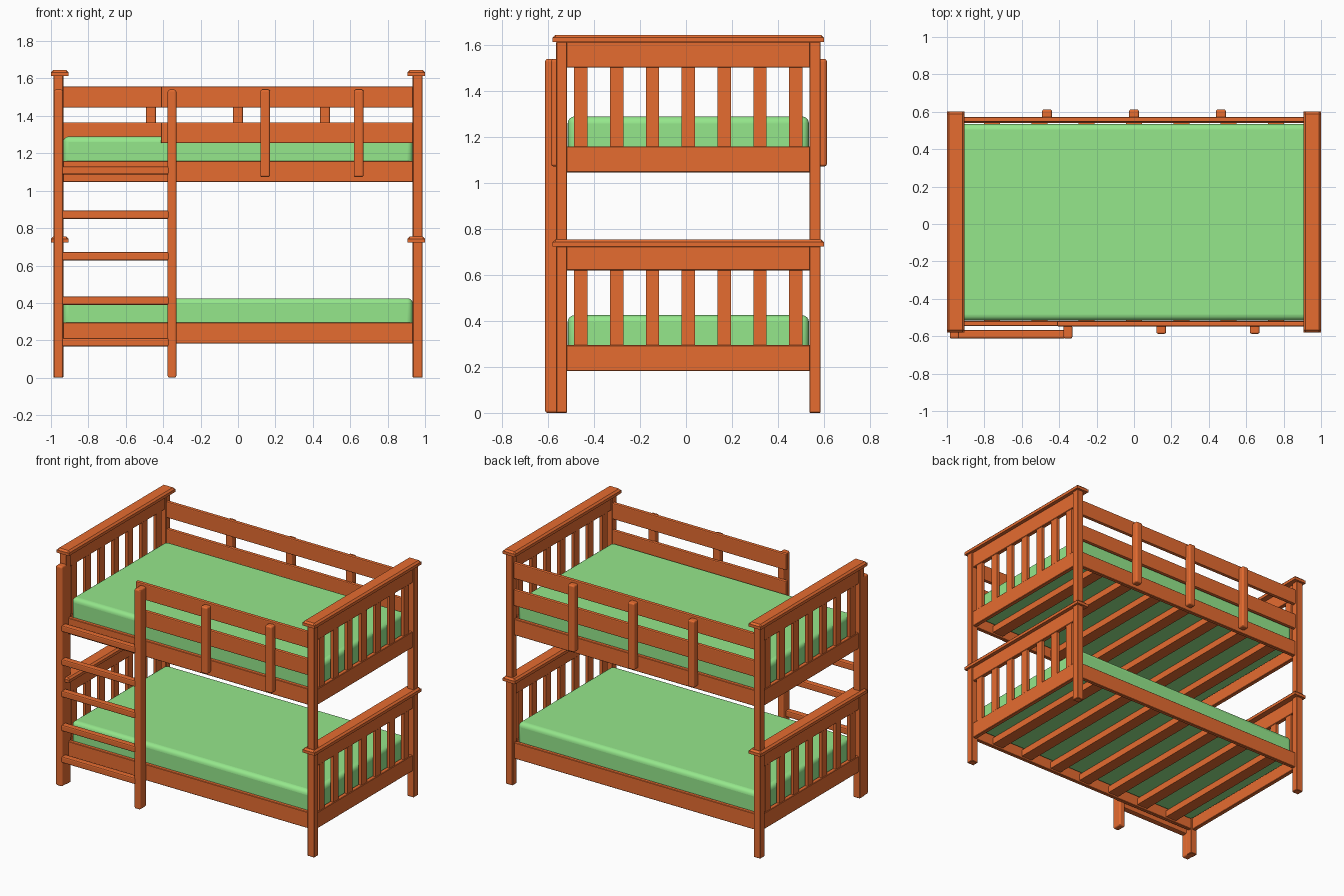
import bpy, bmesh

if "Cube" in bpy.data.objects:
    bpy.data.objects.remove(bpy.data.objects["Cube"])

def material(name, color):
    m = bpy.data.materials.new(name)
    m.diffuse_color = (*color, 1)
    m.use_nodes = True
    m.node_tree.nodes["Principled BSDF"].inputs["Base Color"].default_value = m.diffuse_color
    return m

WOOD = material("wood", (0.79, 0.15, 0.03))
GREEN = material("green_fabric", (0.30, 0.80, 0.26))

def box(name, x, y, z, bevel=0.003, segments=1, mat=WOOD):
    """Box from (min, max) ranges, with bevelled edges."""
    bm = bmesh.new()
    bmesh.ops.create_cube(bm, size=1)
    for v in bm.verts:
        v.co = [(r[0] + r[1]) / 2 + c * (r[1] - r[0]) for r, c in zip((x, y, z), v.co)]
    me = bpy.data.meshes.new(name)
    bm.to_mesh(me)
    bm.free()
    ob = bpy.data.objects.new(name, me)
    bpy.context.collection.objects.link(ob)
    me.materials.append(mat)
    if bevel:
        mod = ob.modifiers.new("bevel", 'BEVEL')
        mod.width, mod.segments = bevel, segments
    return ob

def around(c, w):
    return (c - w / 2, c + w / 2)

FRONT, BACK, MID = (-0.565, -0.517), (0.537, 0.586), 0.01

# Two stacked beds: floor of posts, rail bottom, rail top, head rail bottom and top
for tier, z0, rail, seat, head, top in (("lower", 0, 0.182, 0.295, 0.62, 0.725),
                                        ("upper", 0.752, 1.047, 1.16, 1.502, 1.615)):
    # Head and foot ends
    for side, sx in (("left", -1), ("right", 1)):
        n = f"{tier}_{side}_"
        ex = around(sx * 0.96, 0.03)
        for label, y in (("front", FRONT), ("back", BACK)):
            box(n + label + "_post", around(sx * 0.96, 0.052), y, (z0, top))
        box(n + "bottom_rail", ex, (-0.52, 0.54), (rail, seat))
        box(n + "top_rail", ex, (-0.52, 0.54), (head, top))
        for i in range(7):
            box(n + f"end_slat_{i}", around(sx * 0.96, 0.022), around(MID + (i - 3) * 0.156, 0.058),
                (seat - 0.01, head + 0.01), 0)
        # Moulded cap: wide board with a chamfered top
        cx, cy = around(sx * 0.9525, 0.095), (-0.58, 0.601)
        box(n + "cap_base", cx, cy, (top - 0.002, top + 0.018), 0)
        box(n + "cap_top", cx, cy, (top, top + 0.03), 0.012)
    # Long side rails
    for label, y in (("front", (-0.545, -0.518)), ("back", (0.54, 0.567))):
        box(f"{tier}_{label}_side_rail", (-0.94, 0.94), y, (rail, seat))
    # Cross slats under the mattress
    for i in range(7):
        box(f"{tier}_bed_slat_{i}", around((i - 3) * 0.253, 0.085), (-0.525, 0.545),
            (seat - 0.1, seat - 0.053), 0)
    # Mattress with softly rounded edges
    m = box(f"{tier}_mattress", (-0.935, 0.935), (-0.515, 0.535), (seat - 0.053, seat + 0.13),
            0.03, 4, GREEN)
    for o in bpy.context.selected_objects:
        o.select_set(False)
    bpy.context.view_layer.objects.active = m
    m.select_set(True)
    bpy.ops.object.shade_smooth_by_angle()

# Guard rails on the upper bed
for i, z in enumerate(((1.254, 1.366), (1.444, 1.556))):
    box(f"front_guard_rail_{i}", (-0.412, 0.94), (-0.547, -0.52), z, 0.006, 2)
    box(f"back_guard_rail_{i}", (-0.94, 0.94), (0.545, 0.572), z, 0.006, 2)
for i, x in enumerate((0.145, 0.645)):
    box(f"front_guard_post_{i}", around(x, 0.052), (-0.587, -0.536), (1.073, 1.54), 0.01, 3)
for i, x in enumerate((-0.465, 0, 0.465)):
    box(f"back_guard_post_{i}", around(x, 0.052), (0.56, 0.613), (1.073, 1.54), 0.01, 3)

# Ladder
box("ladder_left_post", around(-0.96, 0.05), (-0.613, -0.555), (0, 1.54), 0.01, 3)
box("ladder_right_post", around(-0.353, 0.046), (-0.613, -0.54), (0, 1.54), 0.01, 3)
for i, z in enumerate((0.19, 0.412, 0.65, 0.872, 1.108)):
    box(f"ladder_rung_{i}", (-0.945, -0.37), (-0.612, -0.568), around(z, 0.044), 0.008, 2)
